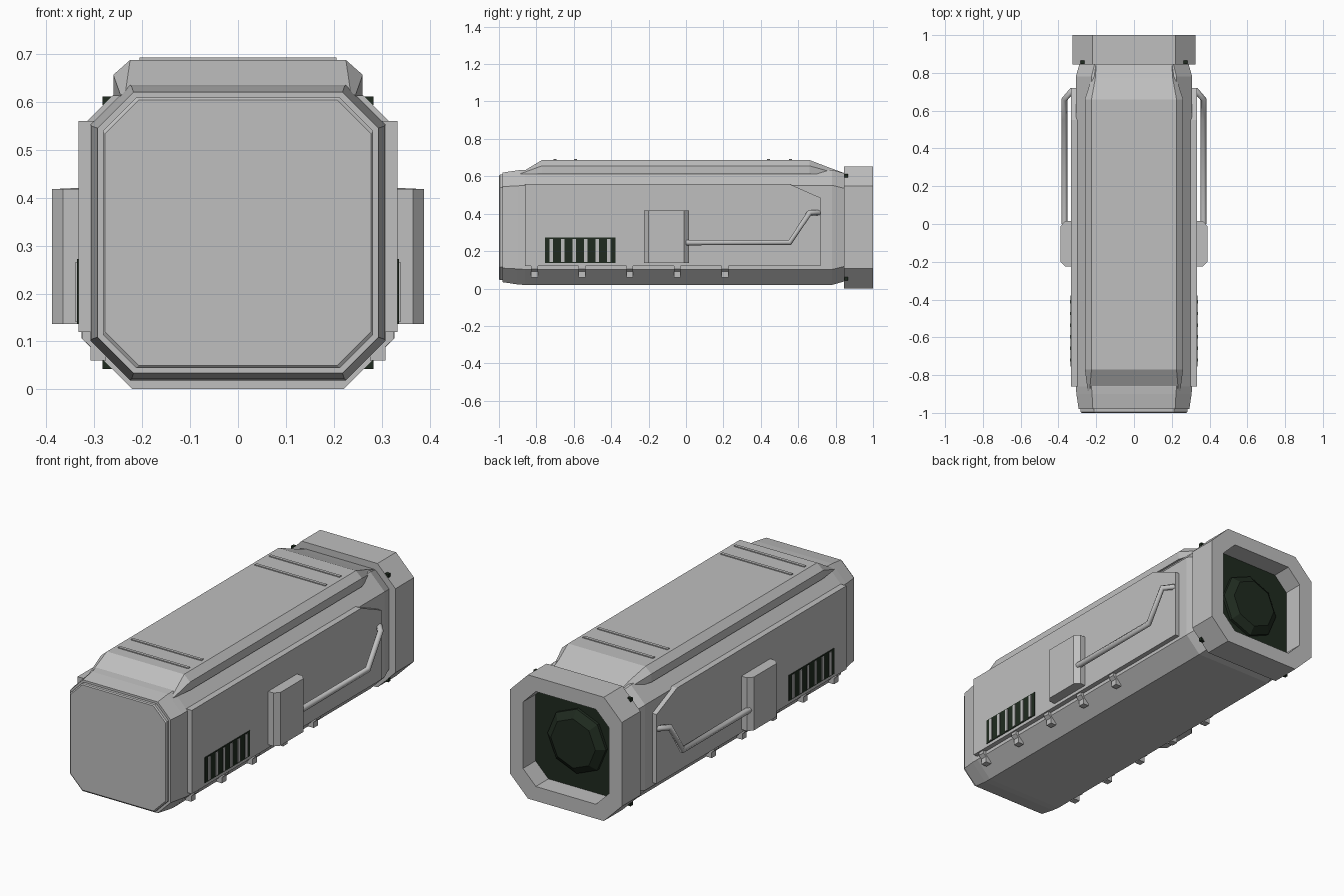
import bpy, bmesh, math
from mathutils import Vector

cube = bpy.data.objects.get("Cube")
if cube:
    bpy.data.objects.remove(cube)

CZ = 0.327  # height of the long axis


def material(name, rgb):
    m = bpy.data.materials.new(name)
    m.use_nodes = True
    m.diffuse_color = (*rgb, 1)
    m.node_tree.nodes["Principled BSDF"].inputs["Base Color"].default_value = (*rgb, 1)
    return m


GREY = material("hull grey", (0.52, 0.52, 0.52))
DARK = material("dark green black", (0.014, 0.024, 0.014))


def add(name, bm, mat):
    bmesh.ops.recalc_face_normals(bm, faces=bm.faces)
    me = bpy.data.meshes.new(name)
    bm.to_mesh(me)
    bm.free()
    me.materials.append(mat)
    ob = bpy.data.objects.new(name, me)
    bpy.context.collection.objects.link(ob)
    return ob


def loft(name, rings, mat, closed=False):
    """Skin matching rings; cap the ends or join last to first."""
    bm = bmesh.new()
    vs = [[bm.verts.new(p) for p in r] for r in rings]
    pairs = list(zip(vs, vs[1:])) + ([(vs[-1], vs[0])] if closed else [])
    for a, b in pairs:
        for i in range(len(a)):
            j = (i + 1) % len(a)
            bm.faces.new((a[i], a[j], b[j], b[i]))
    if not closed:
        bm.faces.new(vs[0])
        bm.faces.new(vs[-1])
    return add(name, bm, mat)


def octagon(y, h, c):
    k = h - c
    pts = [(h, -k), (h, k), (k, h), (-k, h), (-h, k), (-h, -k), (-k, -h), (k, -h)]
    return [(x, y, CZ + z) for x, z in pts]


def box(name, lo, hi, mat):
    (x0, y0, z0), (x1, y1, z1) = lo, hi
    ring = lambda z: [(x0, y0, z), (x1, y0, z), (x1, y1, z), (x0, y1, z)]
    return loft(name, [ring(z0), ring(z1)], mat)


# Main hull with a stepped front cap and a tapered rear
loft("hull", [octagon(*s) for s in (
    (-1, 0.277, 0.07), (-0.995, 0.282, 0.07), (-0.98, 0.282, 0.07),
    (-0.98, 0.293, 0.075), (-0.9, 0.305, 0.083), (-0.86, 0.308, 0.083),
    (0.78, 0.308, 0.083), (0.85, 0.288, 0.08))], GREY)

# Hollow rear collar
loft("rear_collar", [octagon(*s) for s in (
    (0.845, 0.326, 0.105), (1, 0.326, 0.105),
    (1, 0.25, 0.075), (0.845, 0.25, 0.075))], GREY, closed=True)
loft("collar_recess_floor", [octagon(0.85, 0.25, 0.075), octagon(0.895, 0.25, 0.075)], DARK)
loft("exhaust_hub", [[(r * math.cos(a), y, CZ + r * math.sin(a))
                      for a in (math.tau * i / 8 for i in range(8))]
                     for y, r in ((0.88, 0.17), (0.91, 0.17), (0.94, 0.13))], DARK)


# Raised roof, chamfered along its sides and sloped at both ends
def roof_ring(y, low, top, shoulder, z):
    half = [(low, 0.612), (low, shoulder), (top, z)]
    return [(x, y, h) for x, h in half] + [(-x, y, h) for x, h in reversed(half)]


loft("roof", [roof_ring(*s) for s in (
    (-0.885, 0.245, 0.235, 0.614, 0.618), (-0.77, 0.26, 0.225, 0.656, 0.687),
    (0.66, 0.26, 0.225, 0.656, 0.687), (0.77, 0.225, 0.205, 0.625, 0.645),
    (0.845, 0.205, 0.2, 0.613, 0.618))], GREY)
for i, y in enumerate((-0.7, -0.59, 0.44, 0.56)):
    box(f"roof_rib_{i}", (-0.205, y - 0.008, 0.68), (0.205, y + 0.008, 0.692), GREY)

for s, side in ((1, "left"), (-1, "right")):
    # Side panel with a cut upper rear corner
    outline = [(-0.86, 0.12), (0.72, 0.12), (0.72, 0.485), (0.55, 0.56), (-0.86, 0.56)]
    loft(f"{side}_panel", [[(s * x, y, z) for y, z in outline] for x in (0.28, 0.333)], GREY)

    # Vent with slats
    box(f"{side}_vent", (s * 0.32, -0.755, 0.137), (s * 0.336, -0.378, 0.272), DARK)
    for i in range(6):
        y = -0.72 + i * 0.0615
        box(f"{side}_vent_slat_{i}", (s * 0.325, y - 0.009, 0.142),
            (s * 0.34, y + 0.009, 0.265), GREY)

    # Equipment box with chamfered upright edges
    plan = [(0.32, -0.225), (0.365, -0.225), (0.388, -0.2), (0.388, -0.01),
            (0.365, 0.015), (0.32, 0.015)]
    loft(f"{side}_equipment_box", [[(s * x, y, z) for x, y in plan] for z in (0.137, 0.418)], GREY)

    # Bent handle rod
    cu = bpy.data.curves.new(f"{side}_rod_path", "CURVE")
    cu.dimensions = "3D"
    cu.bevel_depth = 0.016
    cu.bevel_resolution = 1
    cu.use_fill_caps = True
    path = [(0.368, 0, 0.245), (0.368, 0.555, 0.245), (0.368, 0.66, 0.405), (0.325, 0.71, 0.405)]
    sp = cu.splines.new("POLY")
    sp.points.add(len(path) - 1)
    for p, (x, y, z) in zip(sp.points, path):
        p.co = (s * x, y, z, 1)
    rod = bpy.data.objects.new(f"{side}_handle_rod", cu)
    cu.materials.append(GREY)
    bpy.context.collection.objects.link(rod)

    # Lower pegs, with a sloped foot
    for i in range(5):
        y = -0.81 + i * 0.2545
        foot = [(0.275, 0.06), (0.308, 0.06), (0.308, 0.09), (0.325, 0.105), (0.325, 0.125), (0.275, 0.125)]
        loft(f"{side}_peg_{i}", [[(s * x, y + d, z) for x, z in foot]
                                 for d in (-0.018, 0.018)], GREY)

    # Dark latches at the collar corners
    for z, level in ((0.602, "upper"), (0.052, "lower")):
        box(f"{side}_{level}_latch", (s * 0.262, 0.847, z - 0.009),
            (s * 0.283, 0.865, z + 0.009), DARK)
